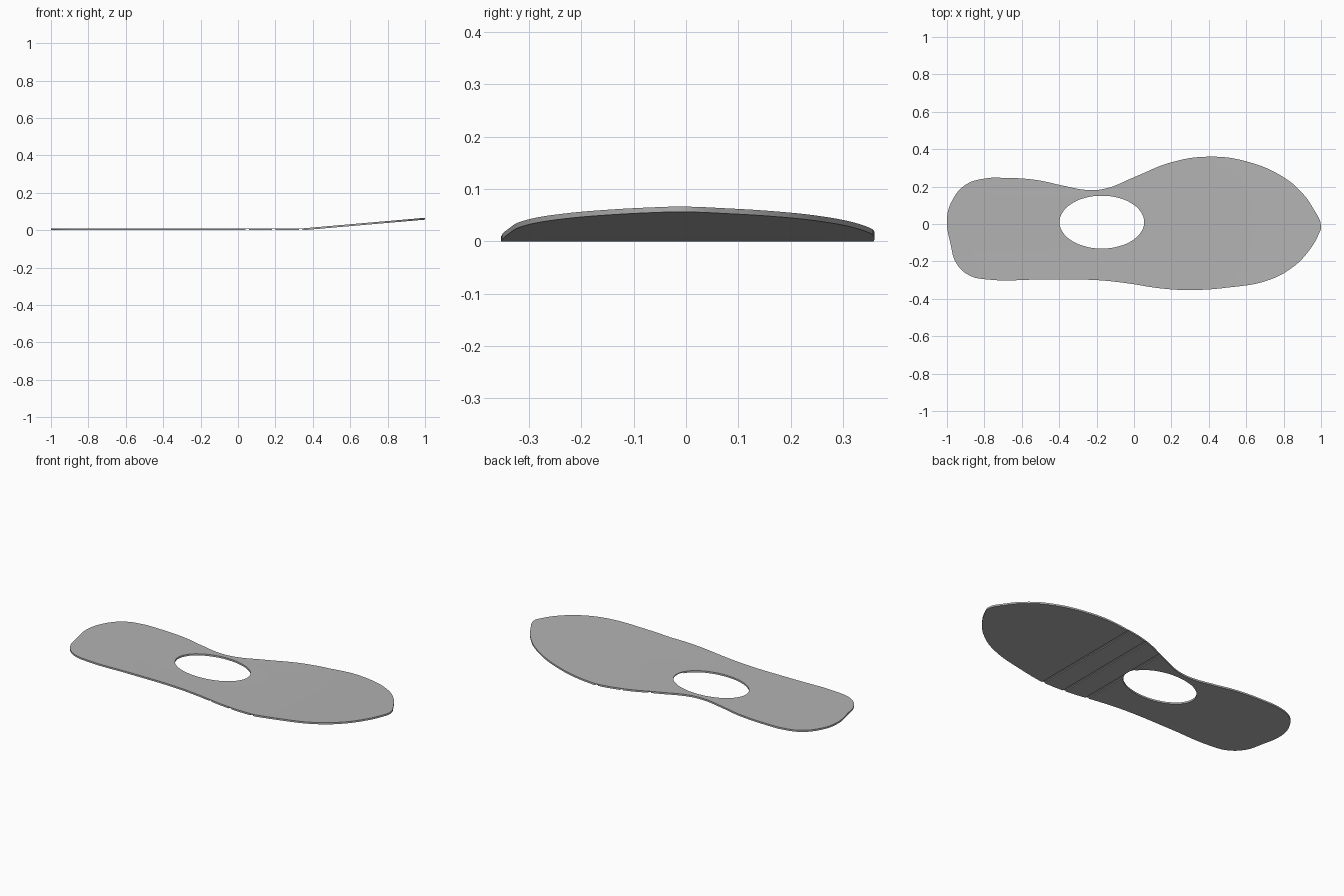
import bpy, bmesh, math

old = bpy.data.objects.get("Cube")
if old:
    bpy.data.objects.remove(old)

THICK = 0.01
BEND_X = 0.35
SLOPE = 0.0865

grey = bpy.data.materials.new("mid grey")
grey.use_nodes = True
grey.diffuse_color = (0.45, 0.45, 0.45, 1)
grey.node_tree.nodes["Principled BSDF"].inputs["Base Color"].default_value = (0.45, 0.45, 0.45, 1)

# Sole outline, from the heel along the back edge to the toe and round again
OUTLINE = [(-1, .03), (-.97, .13), (-.9, .21), (-.8, .243), (-.7, .247), (-.52, .235),
           (-.37, .203), (-.25, .182), (-.15, .19), (0, .25), (.2, .33), (.4, .36),
           (.6, .335), (.8, .25), (.9, .165), (.96, .08), (1, -.01), (.985, -.06),
           (.93, -.15), (.85, -.23), (.72, -.3), (.5, -.34), (.3, -.353), (.15, -.345),
           (-.05, -.315), (-.2, -.3), (-.5, -.297), (-.78, -.297), (-.88, -.275),
           (-.95, -.21), (-.98, -.11)]
HOLE = [(-.172 + .226 * math.cos(a), .01 + .141 * math.sin(a))
        for a in (math.tau * i / 16 for i in range(16))]


def add_loop(curve, points):
    spline = curve.splines.new("BEZIER")
    spline.bezier_points.add(len(points) - 1)
    for bp, (x, y) in zip(spline.bezier_points, points):
        bp.co = (x, y, 0)
        bp.handle_left_type = bp.handle_right_type = "AUTO"
    spline.use_cyclic_u = True
    spline.resolution_u = 6


# Flat plate with the oval opening
curve = bpy.data.curves.new("sole_outline", "CURVE")
curve.dimensions = "2D"
curve.fill_mode = "BOTH"
curve.extrude = THICK / 2
add_loop(curve, OUTLINE)
add_loop(curve, HOLE)
helper = bpy.data.objects.new("sole_outline", curve)
bpy.context.collection.objects.link(helper)
bpy.context.view_layer.update()
mesh = bpy.data.meshes.new_from_object(helper.evaluated_get(bpy.context.evaluated_depsgraph_get()))
bpy.data.objects.remove(helper)

sole = bpy.data.objects.new("insole", mesh)
bpy.context.collection.objects.link(sole)
mesh.materials.clear()
mesh.materials.append(grey)
bm = bmesh.new()
bm.from_mesh(mesh)
bmesh.ops.remove_doubles(bm, verts=bm.verts, dist=1e-5)
bmesh.ops.translate(bm, verts=bm.verts, vec=(0, 0, THICK / 2))
bmesh.ops.recalc_face_normals(bm, faces=bm.faces)
bm.to_mesh(mesh)
bm.free()

# Flex grooves across the underside
cutter_mesh = bpy.data.meshes.new("groove_cutter")
bm = bmesh.new()
for x in (.05, .192, .335):
    box = bmesh.ops.create_cube(bm, size=1)["verts"]
    bmesh.ops.scale(bm, verts=box, vec=(.018, 1, THICK))
    bmesh.ops.translate(bm, verts=box, vec=(x, 0, 0))
bm.to_mesh(cutter_mesh)
bm.free()
cutter = bpy.data.objects.new("groove_cutter", cutter_mesh)
bpy.context.collection.objects.link(cutter)
cutter.hide_render = True
cut = sole.modifiers.new("grooves", "BOOLEAN")
cut.operation = "DIFFERENCE"
cut.solver = "EXACT"
cut.object = cutter
bpy.context.view_layer.objects.active = sole
bpy.ops.object.modifier_apply(modifier=cut.name)
bpy.data.objects.remove(cutter)

# Toe end folded upward
bm = bmesh.new()
bm.from_mesh(mesh)
bmesh.ops.bisect_plane(bm, geom=bm.verts[:] + bm.edges[:] + bm.faces[:],
                       plane_co=(BEND_X, 0, 0), plane_no=(1, 0, 0))
for v in bm.verts:
    v.co.z += max(0, v.co.x - BEND_X) * SLOPE
bm.to_mesh(mesh)
bm.free()

bpy.ops.object.select_all(action="DESELECT")
sole.select_set(True)
bpy.ops.object.shade_smooth_by_angle(angle=math.radians(30))
